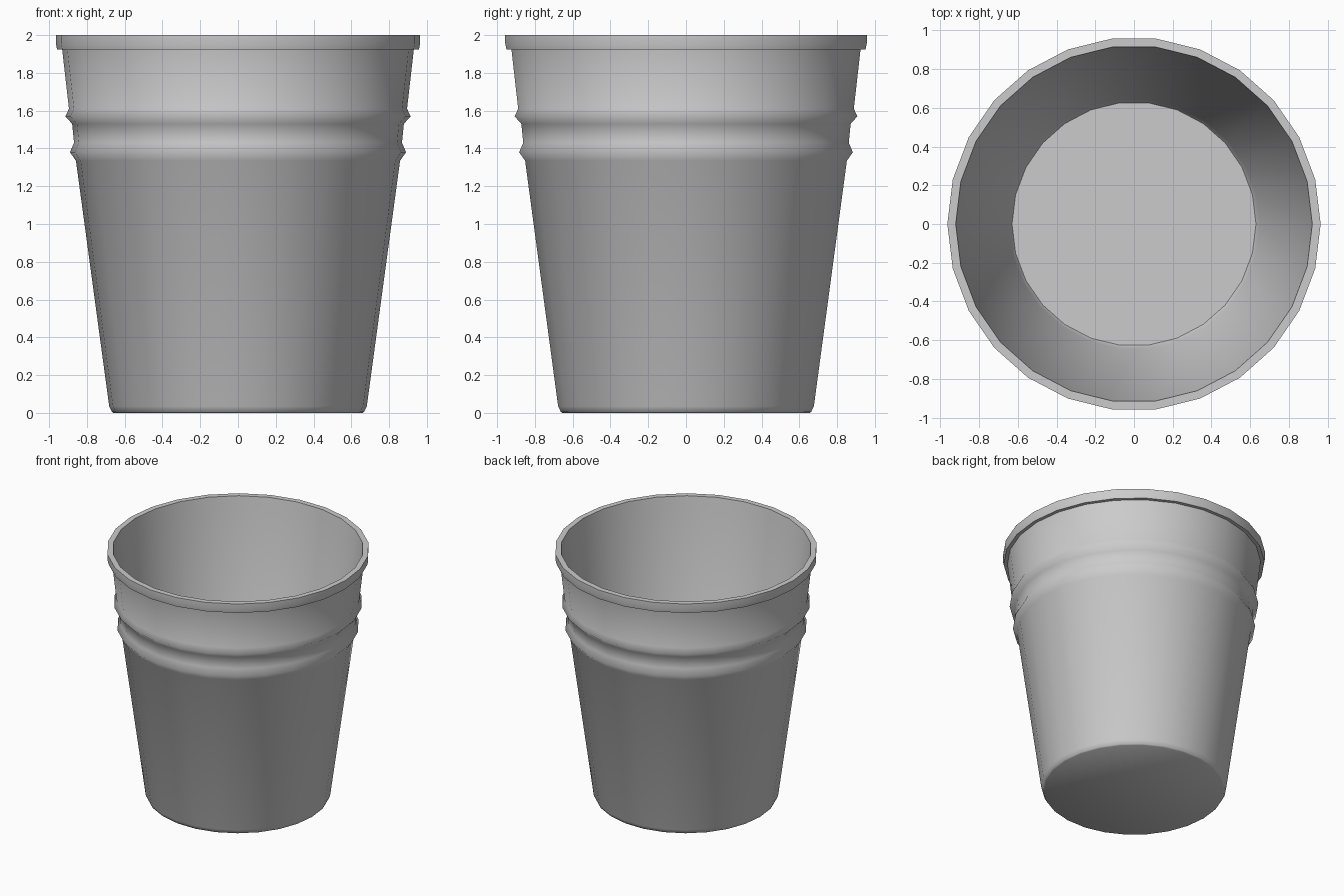
import bpy, bmesh
from math import cos, sin, pi

if "Cube" in bpy.data.objects:
    bpy.data.objects.remove(bpy.data.objects["Cube"])

SIDES = 26

# Lathe profile (radius, height, sharp edge): outside bottom to rim, then inside down
profile = [
    (0.66, 0.0, False), (0.668, 0.006, False), (0.682, 0.035, False),
    # lower rib
    (0.858, 1.335, False), (0.89, 1.38, False), (0.868, 1.43, False),
    # upper rib
    (0.878, 1.53, False), (0.914, 1.57, False), (0.895, 1.61, False),
    # rim
    (0.931, 1.925, True), (0.958, 1.925, True), (0.964, 1.955, False),
    (0.964, 2.0, True), (0.921, 2.0, True),
    # inside wall and floor
    (0.911, 1.93, False), (0.648, 0.06, False), (0.63, 0.03, True),
]

bm = bmesh.new()
rings = []
for r, z, sharp in profile:
    rings.append([bm.verts.new((r * cos(2 * pi * i / SIDES),
                                r * sin(2 * pi * i / SIDES), z))
                  for i in range(SIDES)])

# Walls
for a, b in zip(rings, rings[1:]):
    for i in range(SIDES):
        j = (i + 1) % SIDES
        bm.faces.new((a[i], a[j], b[j], b[i]))

# Underside and inner floor
bm.faces.new(rings[0][::-1])
bm.faces.new(rings[-1])

# Smooth shading with crisp rim and floor edges
for f in bm.faces:
    f.smooth = True
for ring, (r, z, sharp) in zip(rings, profile):
    if sharp:
        for i in range(SIDES):
            bm.edges.get((ring[i], ring[(i + 1) % SIDES])).smooth = False

bm.normal_update()
mesh = bpy.data.meshes.new("bucket")
bm.to_mesh(mesh)
bm.free()
bucket = bpy.data.objects.new("bucket", mesh)
bpy.context.collection.objects.link(bucket)
